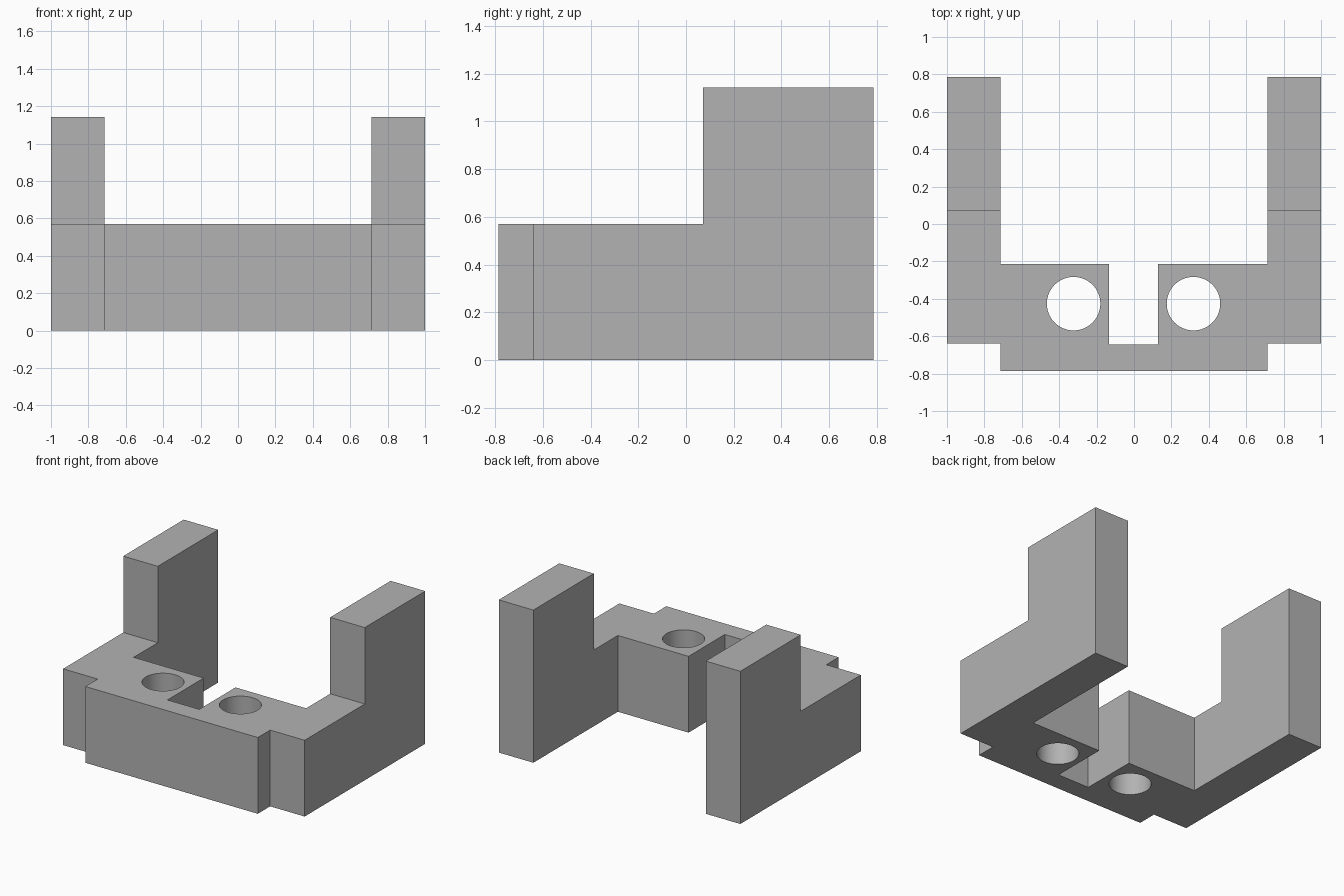
import bpy
import bmesh
import math

cube = bpy.data.objects.get("Cube")
if cube:
    bpy.data.objects.remove(cube, do_unlink=True)

grey = bpy.data.materials.new("plain grey")
grey.use_nodes = True
grey.diffuse_color = (0.45, 0.45, 0.45, 1)
grey.node_tree.nodes["Principled BSDF"].inputs["Base Color"].default_value = grey.diffuse_color

BASE_TOP, ARM_TOP = 0.571, 1.143
ARM_IN, BACK, STEP = 0.714, 0.786, 0.071


def prism(name, outline, z0, z1):
    """Extrude a flat outline from z0 up to z1."""
    bm = bmesh.new()
    base = bm.faces.new([bm.verts.new((x, y, z0)) for x, y in outline])
    top = bmesh.ops.extrude_face_region(bm, geom=[base])["geom"]
    verts = [v for v in top if isinstance(v, bmesh.types.BMVert)]
    bmesh.ops.translate(bm, verts=verts, vec=(0, 0, z1 - z0))
    bmesh.ops.recalc_face_normals(bm, faces=bm.faces)
    mesh = bpy.data.meshes.new(name)
    bm.to_mesh(mesh)
    bm.free()
    mesh.materials.append(grey)
    obj = bpy.data.objects.new(name, mesh)
    bpy.context.collection.objects.link(obj)
    return obj


def cut(target, cutter):
    """Subtract the cutter from the target and discard it."""
    cutter.hide_render = True
    mod = target.modifiers.new("cut", "BOOLEAN")
    mod.operation = "DIFFERENCE"
    mod.solver = "EXACT"
    mod.object = cutter
    bpy.context.view_layer.objects.active = target
    bpy.ops.object.modifier_apply(modifier=mod.name)
    bpy.data.objects.remove(cutter, do_unlink=True)


# Bracket plan: half outline from the front centre round to the slot
def half(slot):
    return [(ARM_IN, -BACK), (ARM_IN, -0.64), (1, -0.64), (1, BACK),
            (ARM_IN, BACK), (ARM_IN, -0.214), (slot, -0.214), (slot, -0.643)]


outline = half(0.129) + [(-x, y) for x, y in reversed(half(0.134))]
bracket = prism("bracket", outline, 0, ARM_TOP)

# Lower the front, leaving the two raised rear arms
cut(bracket, prism("front_cutter", [(-2, -2), (2, -2), (2, STEP), (-2, STEP)], BASE_TOP, 2))

# Two vertical bolt holes
for cx in (-0.323, 0.318):
    angles = [math.tau * i / 64 for i in range(64)]
    circle = [(cx + 0.143 * math.cos(a), -0.426 + 0.143 * math.sin(a)) for a in angles]
    cut(bracket, prism("hole_cutter", circle, -1, 2))

# Smooth hole walls, crisp edges elsewhere
bpy.ops.object.select_all(action="DESELECT")
bracket.select_set(True)
bpy.context.view_layer.objects.active = bracket
bpy.ops.object.shade_smooth_by_angle(angle=math.radians(30))
